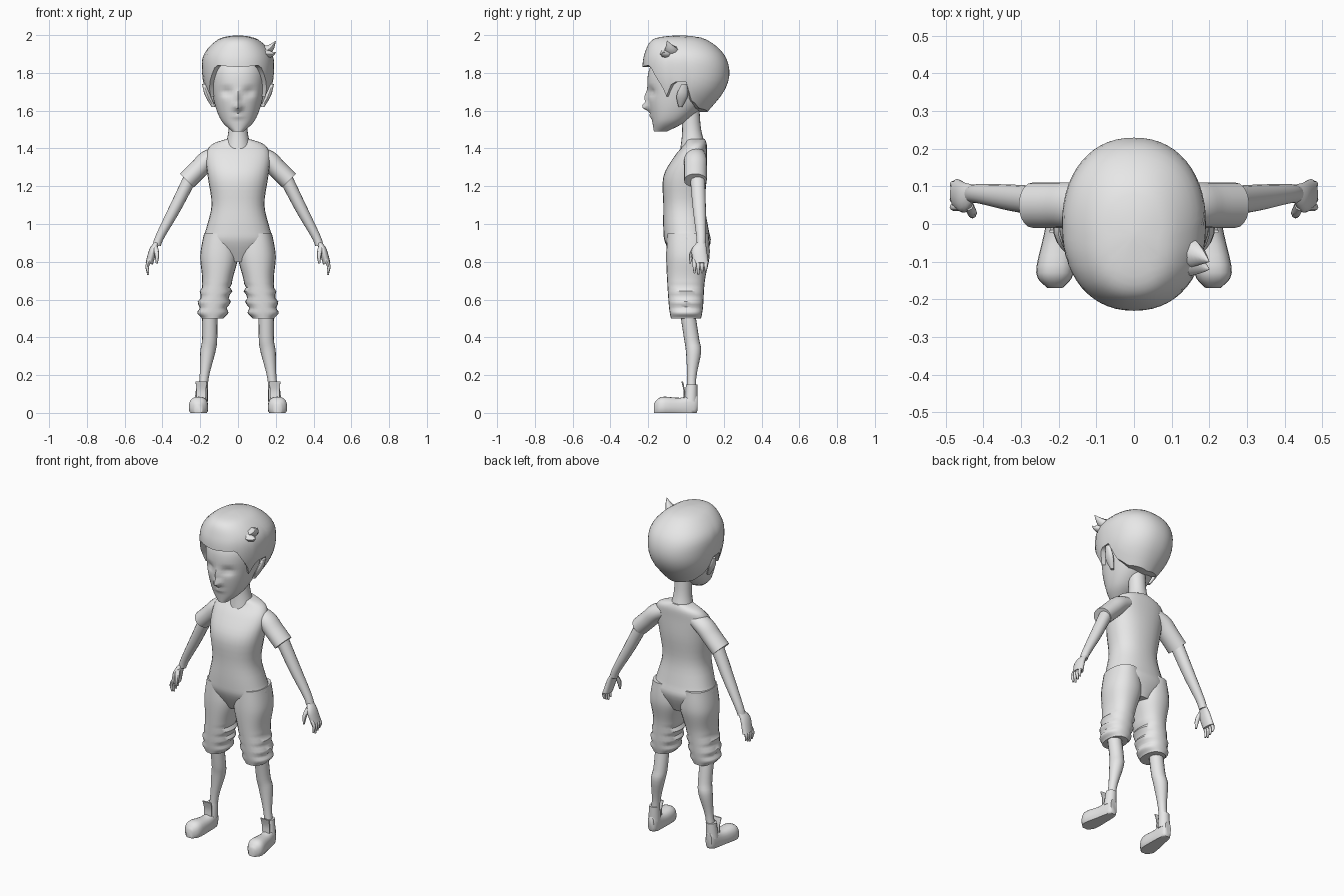
import bpy, bmesh, math
from mathutils import Vector

cube = bpy.data.objects.get("Cube")
if cube:
    bpy.data.objects.remove(cube)

GREY = (.8, .8, .8, 1)
grey = bpy.data.materials.new("plain grey")
grey.use_nodes = True
grey.diffuse_color = GREY
grey.node_tree.nodes["Principled BSDF"].inputs["Base Color"].default_value = GREY

X, Y, Z = Vector((1, 0, 0)), Vector((0, 1, 0)), Vector((0, 0, 1))
parts = []


def finish(name, bm):
    bmesh.ops.recalc_face_normals(bm, faces=bm.faces)
    mesh = bpy.data.meshes.new(name)
    bm.to_mesh(mesh)
    bm.free()
    mesh.materials.append(grey)
    obj = bpy.data.objects.new(name, mesh)
    bpy.context.collection.objects.link(obj)
    parts.append(obj)


def spline(a, b, c, d, t):
    """Catmull-Rom value between b and c."""
    return b + t / 2 * (c - a + t * (2 * a - 5 * b + 4 * c - d + t * (3 * (b - c) + d - a)))


def smooth_rows(rows, steps):
    padded = [rows[0], *rows, rows[-1]]
    out = []
    for group in zip(padded, padded[1:], padded[2:], padded[3:]):
        for step in range(steps):
            out.append([spline(*values, step / steps) for values in zip(*group)])
    return out + [rows[-1]]


def rounded(angle, power):
    """Point on a unit circle, squared off a little by powers above two."""
    return [math.copysign(abs(v) ** (2 / power), v) for v in (math.cos(angle), math.sin(angle))]


def skin(bm, rings):
    for low, high in zip(rings, rings[1:]):
        for i in range(len(low)):
            bm.faces.new((low[i - 1], low[i], high[i], high[i - 1]))
    bm.faces.new(rings[0])


def loft(name, rows, u=X, axis=None, sides=20, steps=4, power=2, flat=1, side=1, shape=None):
    """Rows hold a centre, a half size along u and, if not round, a half size across."""
    rows = smooth_rows([r if len(r) > 4 else (*r, r[3] * flat) for r in rows], steps)
    centres = [Vector(r[:3]) for r in rows]
    bm = bmesh.new()
    rings = []
    for k, (centre, row) in enumerate(zip(centres, rows)):
        before, after = centres[max(k - 1, 0)], centres[min(k + 1, len(rows) - 1)]
        across = (axis or after - before).cross(u).normalized()
        ring = []
        for i in range(sides):
            c, s = rounded(math.tau * i / sides, power)
            p = centre + u * row[3] * c + across * row[4] * s
            if shape:
                shape(p)
            p.x *= side
            ring.append(bm.verts.new(p))
        rings.append(ring)
    skin(bm, rings)
    bm.faces.new(rings[-1])
    finish(name, bm)


def body_rows(rows):
    """Turn height, half width, front and back into loft rows."""
    return [(0, (front + back) / 2, z, width, (back - front) / 2)
            for z, width, front, back in rows]


# Shirt body running down into the seat of the shorts
loft("torso", body_rows([
    (.8, .07, -.06, .09), (.9, .18, -.11, .13), (.97, .17, -.12, .12), (1.1, .14, -.12, .1),
    (1.25, .16, -.12, .11), (1.36, .17, -.06, .11), (1.42, .14, -.01, .11),
    (1.45, .06, 0, .1)]), axis=Z, sides=28, power=2.3)
loft("neck", [(0, .04, 1.4, .07), (0, .03, 1.5, .05), (0, .02, 1.64, .05)], axis=Z)

# Face features as soft bumps: x, z, spread in x, spread in z, push in y
NOSE_TIP = (0, 1.62, .02, .02, -.04)
NOSE_BRIDGE = (0, 1.67, .01, .03, -.02)
EYE_SOCKET = (.06, 1.7, .03, .02, .02)
LIPS = (0, 1.57, .03, .01, -.01)


def face_shape(p):
    if p.y < -.08:
        for x, z, wide, tall, push in (NOSE_TIP, NOSE_BRIDGE, EYE_SOCKET, LIPS):
            p.y += push * math.exp(-((abs(p.x) - x) / wide) ** 2 - ((p.z - z) / tall) ** 2)


loft("head", body_rows([
    (1.49, .03, -.17, -.1), (1.55, .09, -.18, .01), (1.66, .13, -.2, .12),
    (1.8, .15, -.2, .17), (1.9, .12, -.15, .13)]),
    axis=Z, sides=56, steps=8, power=2.2, shape=face_shape)

# Hair cap, trimmed along a hairline that runs from front (0) to back (1)
HAIR = smooth_rows(body_rows([
    (2, 0, -.03, -.03), (1.98, .1, -.17, .1), (1.9, .18, -.22, .2), (1.8, .19, -.23, .23),
    (1.7, .17, -.21, .2), (1.59, .11, -.2, .11)]), 6)
HAIRLINE = [(0, 1.83), (.2, 1.84), (.3, 1.74), (.36, 1.67), (.4, 1.75), (.5, 1.75),
            (.55, 1.66), (.7, 1.61), (1, 1.59)]


def lookup(table, column, key):
    """Linear interpolation of the row where the given column equals the key."""
    for a, b in zip(table, table[1:]):
        if min(a[column], b[column]) <= key <= max(a[column], b[column]):
            t = (key - a[column]) / (b[column] - a[column])
            return [p + t * (q - p) for p, q in zip(a, b)]
    return table[-1]


def hair_ring(bm, drop, scale, sides=56):
    ring = []
    for i in range(sides):
        c, s = rounded(math.tau * i / sides, 2.2)
        edge = lookup(HAIRLINE, 0, min(i, sides - i) / sides * 2)[1]
        z = 2 - .001 - (2 - edge) * drop
        _, y, _, width, depth = lookup(HAIR, 2, z)
        ring.append(bm.verts.new((width * s * scale, y - depth * c * scale, z)))
    return ring


bm = bmesh.new()
LEVELS = 16
hair_rings = [hair_ring(bm, (k / LEVELS) ** 1.7 * .99, 1) for k in range(LEVELS + 1)]
hair_rings.append(hair_ring(bm, .99, .7))
skin(bm, hair_rings)
finish("hair", bm)

# Swept tufts on the left of the hair
loft("upper_tuft", [(.13, -.07, 1.91, .05), (.17, -.08, 1.93, .03), (.2, -.1, 1.97, .001)],
     u=Y, sides=8, flat=.7)
loft("lower_tuft", [(.14, -.1, 1.9, .04), (.18, -.11, 1.9, .02), (.2, -.12, 1.91, .001)],
     u=Y, sides=8, flat=.7)


def hem_folds(p):
    """Gathered cloth rings near the hem."""
    if p.z < .67:
        p.x += (p.x - .13) * .1 * math.sin(p.z * 110)


def flat_sole(p):
    p.z = max(p.z, 0)


for side, label in ((1, "left"), (-1, "right")):
    def limb(name, rows, **options):
        loft(f"{label}_{name}", rows, side=side, **options)

    limb("ear", [(.13, -.03, 1.62, .01, .01), (.16, -.02, 1.68, .015, .03),
                 (.18, -.01, 1.74, .01, .015)], axis=Z, sides=12)

    # Sleeve, arm and hand
    limb("sleeve", [(.1, .05, 1.37, .05), (.16, .05, 1.34, .06), (.21, .05, 1.29, .06),
                    (.27, .05, 1.23, .06)], u=Y, flat=.85)
    limb("arm", [(.24, .06, 1.27, .04), (.33, .07, 1.09, .035), (.41, .08, .94, .026),
                 (.43, .08, .89, .024)], u=Y, flat=.9, sides=16)
    limb("palm", [(.43, .08, .9, .025), (.45, .07, .86, .04), (.47, .08, .79, .04)],
         u=Y, flat=.5, sides=16)
    for k, finger in enumerate(("index", "middle", "ring", "little")):
        y = .045 + k * .02
        tip = .73 + abs(k - 1) * .01
        limb(finger + "_finger", [(.46, y, .82, .01), (.48, y, .78, .01), (.475, y, tip, .005)],
             u=Y, sides=8)
    limb("thumb", [(.44, .05, .88, .014), (.43, .03, .84, .013), (.43, .02, .79, .005)],
         u=Y, sides=8)

    # Shorts leg, wide at the pocket and gathered at the hem
    limb("shorts_leg", [(.1, .01, .95, .08, .11), (.1, .01, .83, .1, .115),
                        (.11, 0, .7, .08, .1), (.13, 0, .56, .08, .09),
                        (.135, 0, .5, .065, .08)],
         axis=Z, sides=24, steps=8, power=2.3, shape=hem_folds)

    # Lower leg, sock cuff and shoe
    limb("leg", [(.15, .01, .52, .04), (.15, .03, .39, .04), (.16, .04, .32, .04),
                 (.18, .03, .18, .024), (.195, .03, .04, .03)], axis=Z, sides=16)
    limb("sock_cuff", [(.19, .03, .15, .03), (.195, .025, .06, .035)], axis=Z, sides=16)
    limb("shoe", [(.195, .06, .05, .02, .04), (.195, .04, .04, .03, .06),
                  (.2, -.03, .03, .04, .05), (.21, -.13, .03, .05, .055),
                  (.21, -.17, .02, .02, .03)], axis=-Y, power=2.5, shape=flat_sole)
    limb("shoe_tongue", [(.195, -.01, .08, .026), (.195, -.01, .12, .026),
                         (.195, -.02, .165, .03)], axis=Z, flat=.15, power=4)

# Smooth shading with crisp hems
bpy.ops.object.select_all(action="DESELECT")
for obj in parts:
    obj.select_set(True)
bpy.context.view_layer.objects.active = parts[0]
bpy.ops.object.shade_smooth_by_angle(angle=math.radians(45))
